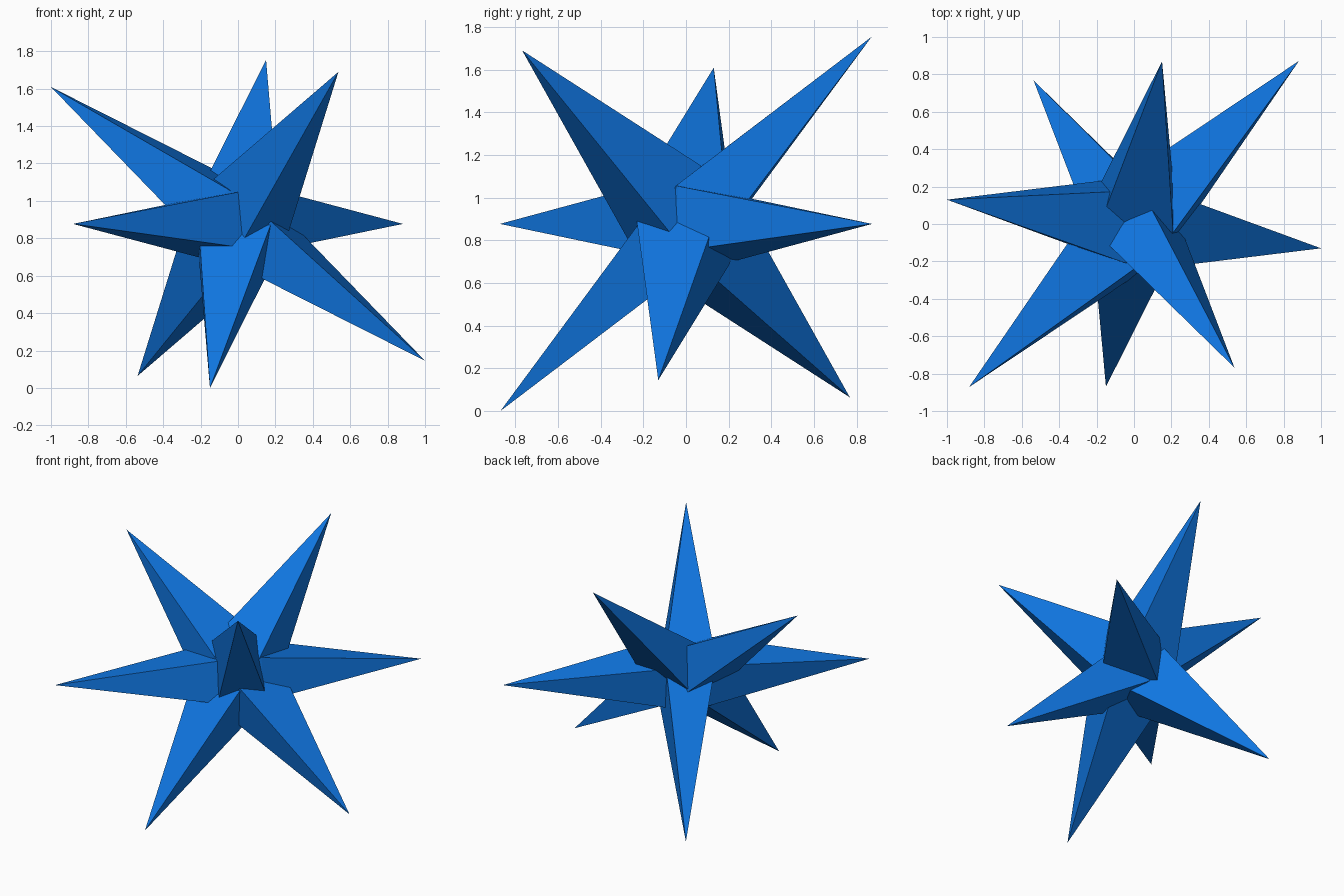
import bpy, bmesh
from mathutils import Vector, Matrix

if "Cube" in bpy.data.objects:
    bpy.data.objects.remove(bpy.data.objects["Cube"])

CENTRE = Vector((0, 0, 0.877))
HALF_LONG, HALF_SHORT, HALF_CORE = 0.197, 0.155, 0.13

blue = bpy.data.materials.new("blue")
blue.diffuse_color = (0.005, 0.18, 0.75, 1)
blue.use_nodes = True
blue.node_tree.nodes["Principled BSDF"].inputs["Base Color"].default_value = blue.diffuse_color


def spike_pair(name, tip, long_axis):
    """Rectangular core with a long pyramid on each end, pointing at tip and -tip."""
    tip = Vector(tip)
    w = tip.normalized()
    u = Vector(long_axis)
    u = (u - w * u.dot(w)).normalized()
    v = w.cross(u)
    bm = bmesh.new()
    bmesh.ops.create_cube(bm, size=2)
    ends = [f for f in bm.faces if abs(f.normal.z) > 0.9]
    peaks = bmesh.ops.poke(bm, faces=ends)["verts"]
    for p in bm.verts:
        p.co = Vector((p.co.x * HALF_LONG, p.co.y * HALF_SHORT, p.co.z * HALF_CORE))
    for p in peaks:
        p.co = Vector((0, 0, tip.length if p.co.z > 0 else -tip.length))
    bm.transform(Matrix.Translation(CENTRE) @ Matrix((u, v, w)).transposed().to_4x4())
    bmesh.ops.recalc_face_normals(bm, faces=bm.faces)
    mesh = bpy.data.meshes.new(name)
    bm.to_mesh(mesh)
    bm.free()
    mesh.materials.append(blue)
    bpy.context.collection.objects.link(bpy.data.objects.new(name, mesh))


# Four double-ended spikes crossing at the centre: tip offset, wide direction of the base
spike_pair("spike_pair_left", (-1.0, 0.13, 0.732), (-0.186, -0.978, -0.081))
spike_pair("spike_pair_back", (0.15, 0.87, 0.877), (-0.38, 0.038, 0.03))
spike_pair("spike_pair_front", (0.537, -0.768, 0.813), (-0.186, 0.174, 0.289))
spike_pair("spike_pair_level", (0.882, 0.872, 0.0), (0.70, -0.70, 0.114))
